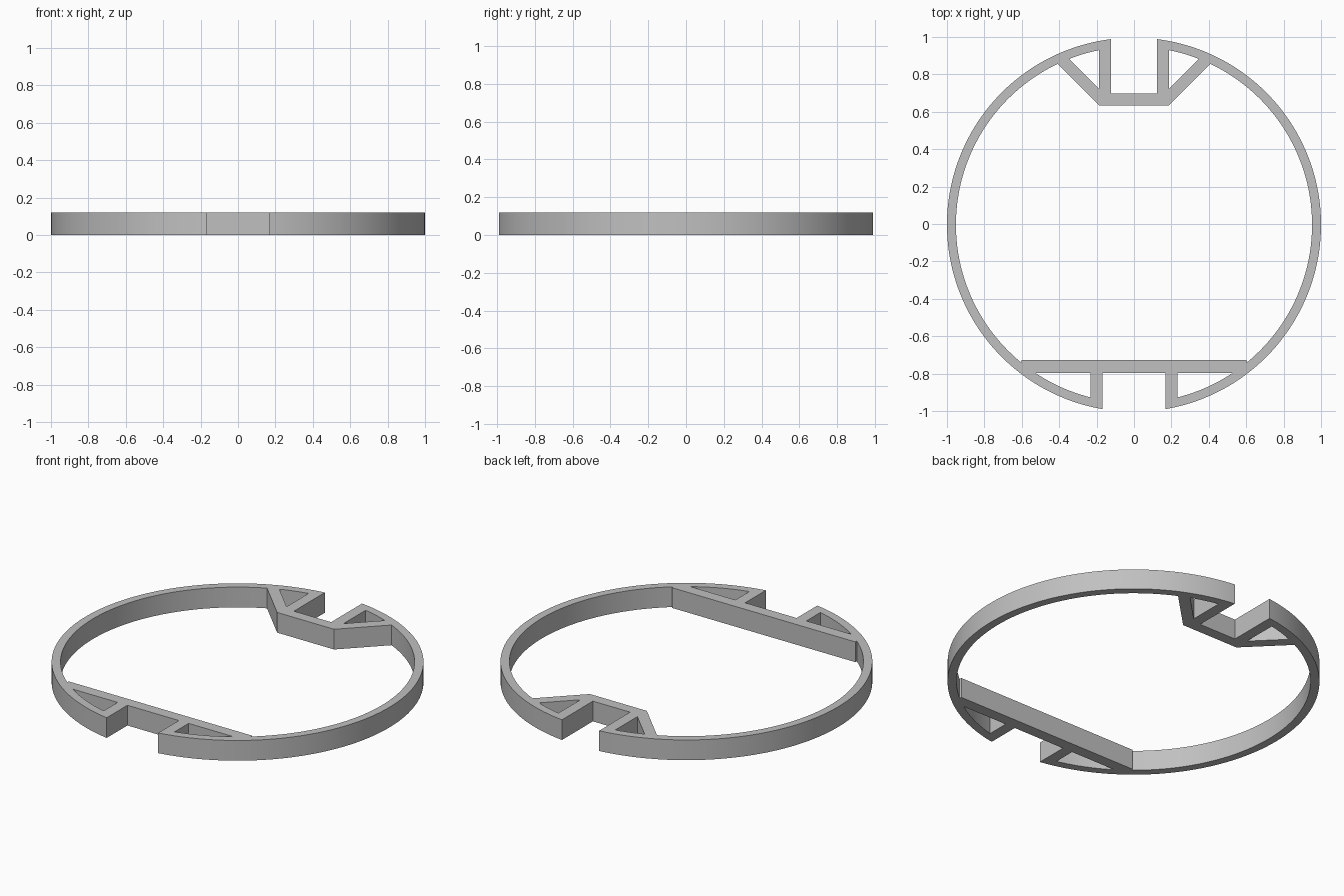
import bpy, bmesh, math

if "Cube" in bpy.data.objects:
    bpy.data.objects.remove(bpy.data.objects["Cube"], do_unlink=True)

# Main dimensions
R_OUT, R_IN, HEIGHT = 1.0, 0.952, 0.12
CY = -0.004                          # ring centre in y
SLOT, SLOT_WALL = 0.122, 0.187       # back slot, inner and outer wall faces
FLOOR_IN, FLOOR_OUT = 0.634, 0.699   # back slot floor
GAP, GAP_WALL = 0.169, 0.233         # front gap, inner and outer wall faces
BAR_END, BAR_IN, BAR_OUT = 0.602, -0.728, -0.796
BRACE_IN = FLOOR_IN - SLOT_WALL      # 45 degree brace lines: y = x + offset
BRACE_OUT = BRACE_IN + 0.089
STEP = math.radians(2)


def angle_at_x(r, x, side):
    return side * math.acos(x / r)


def angle_at_brace(r, offset):
    return math.pi / 4 + math.asin((offset - CY) / (r * math.sqrt(2)))


def arc(r, a0, a1):
    n = max(2, round(abs(a1 - a0) / STEP))
    angles = [a0 + (a1 - a0) * i / n for i in range(n + 1)]
    return [(r * math.cos(a), CY + r * math.sin(a)) for a in angles]


def mirrored(points):
    return [(-x, y) for x, y in reversed(points)]


# Outer outline: front gap, round the rim, back slot
outer = ([(GAP, BAR_OUT)]
         + arc(R_OUT, angle_at_x(R_OUT, GAP, -1), angle_at_x(R_OUT, SLOT, 1))
         + [(SLOT, FLOOR_OUT)])

# Inner opening: front bar, inside of the rim, back brace
inner = ([(BAR_END, BAR_IN)]
         + arc(R_IN, angle_at_x(R_IN, BAR_END, -1), angle_at_brace(R_IN, BRACE_IN))
         + [(SLOT_WALL, FLOOR_IN)])

# Windows beside the slot and beside the gap
back_window = ([(SLOT_WALL, SLOT_WALL + BRACE_OUT)]
               + arc(R_IN, angle_at_brace(R_IN, BRACE_OUT),
                     angle_at_x(R_IN, SLOT_WALL, 1)))
front_window = ([(GAP_WALL, BAR_OUT)]
                + arc(R_IN, angle_at_x(R_IN, GAP_WALL, -1),
                      math.asin((BAR_OUT - CY) / R_IN)))

loops = [outer + mirrored(outer), inner + mirrored(inner)]
for window in (back_window, front_window):
    loops += [window, mirrored(window)]

# Fill the flat profile and extrude it
bm = bmesh.new()
for loop in loops:
    verts = [bm.verts.new((x, y, 0)) for x, y in loop]
    for i, v in enumerate(verts):
        bm.edges.new((verts[i - 1], v))
bmesh.ops.triangle_fill(bm, use_beauty=True, use_dissolve=False,
                        edges=bm.edges[:], normal=(0, 0, 1))
result = bmesh.ops.extrude_face_region(bm, geom=bm.faces[:], use_keep_orig=True)
top = [g for g in result["geom"] if isinstance(g, bmesh.types.BMVert)]
bmesh.ops.translate(bm, verts=top, vec=(0, 0, HEIGHT))
bmesh.ops.recalc_face_normals(bm, faces=bm.faces[:])

mesh = bpy.data.meshes.new("slotted_ring")
bm.to_mesh(mesh)
bm.free()
ring = bpy.data.objects.new("slotted_ring", mesh)
bpy.context.collection.objects.link(ring)

# Plain grey
grey = bpy.data.materials.new("grey")
grey.use_nodes = True
colour = (0.53, 0.53, 0.53, 1)
grey.diffuse_color = colour
grey.node_tree.nodes["Principled BSDF"].inputs["Base Color"].default_value = colour
mesh.materials.append(grey)

# Smooth rim, sharp corners
bpy.ops.object.select_all(action='DESELECT')
ring.select_set(True)
bpy.context.view_layer.objects.active = ring
bpy.ops.object.shade_smooth_by_angle(angle=math.radians(20))
